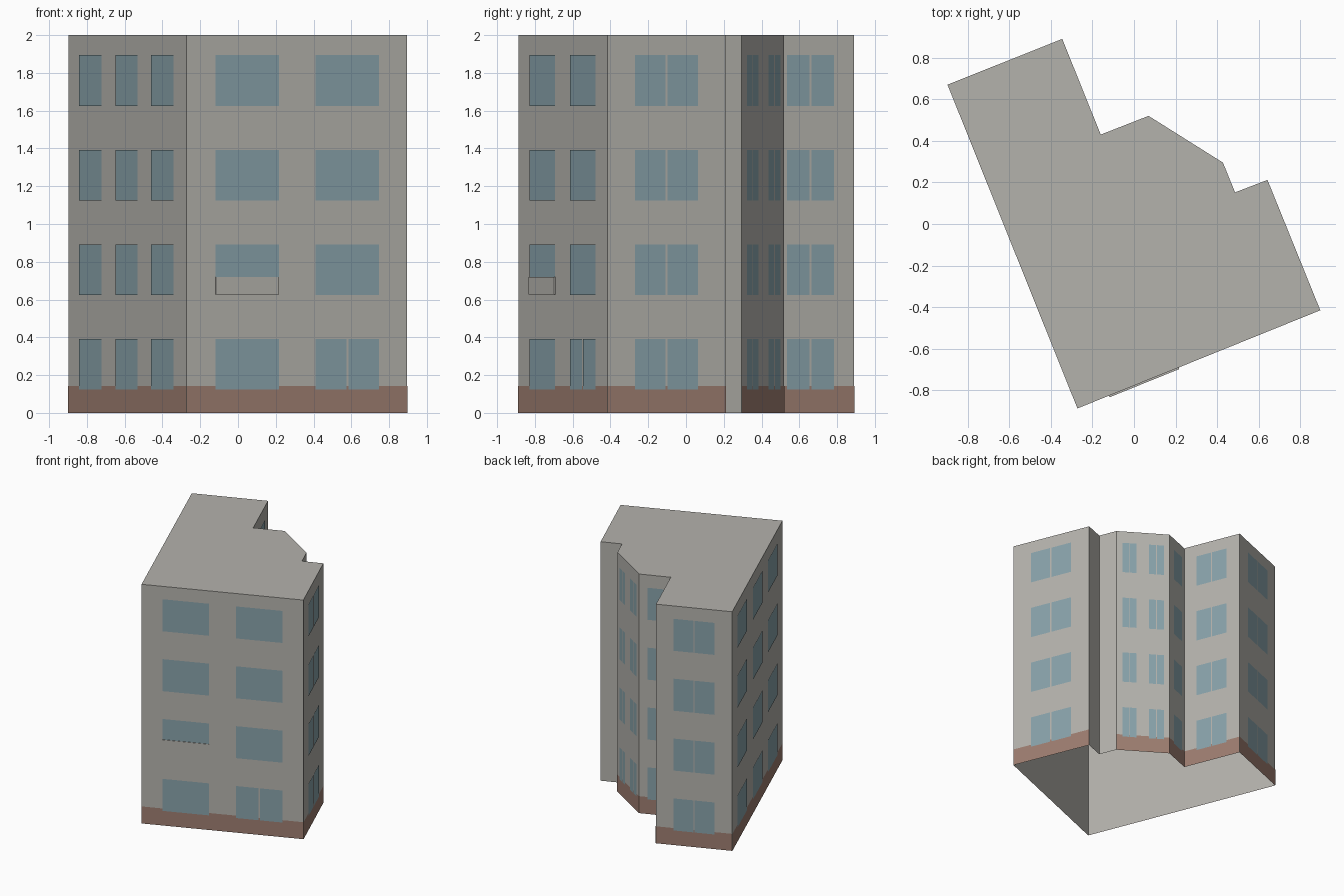
import bpy
from mathutils import Vector

cube = bpy.data.objects.get("Cube")
if cube:
    bpy.data.objects.remove(cube, do_unlink=True)


def make_material(name, rgb):
    mat = bpy.data.materials.new(name)
    mat.use_nodes = True
    mat.diffuse_color = (*rgb, 1)
    mat.node_tree.nodes["Principled BSDF"].inputs["Base Color"].default_value = (*rgb, 1)
    return mat


GREY = make_material("grey render", (0.456, 0.445, 0.413))
BROWN = make_material("brown plinth", (0.337, 0.205, 0.162))
GLASS = make_material("blue glass", (0.246, 0.361, 0.402))


def make_object(name, verts, faces, mat):
    mesh = bpy.data.meshes.new(name)
    mesh.from_pydata(verts, [], faces)
    mesh.materials.append(mat)
    obj = bpy.data.objects.new(name, mesh)
    bpy.context.collection.objects.link(obj)
    return obj


# Footprint, counter-clockwise, starting at the front corner
HEIGHT = 2.0
footprint = [Vector(p) for p in (
    (-0.272, -0.887), (0.896, -0.415), (0.642, 0.212), (0.486, 0.152),
    (0.428, 0.295), (0.07, 0.52), (-0.16, 0.43), (-0.345, 0.89), (-0.897, 0.67))]
count = len(footprint)

# Outer walls and roof, open underneath
verts = [(p.x, p.y, z) for z in (0, HEIGHT) for p in footprint]
sides = [(i, (i + 1) % count, (i + 1) % count + count, i + count) for i in range(count)]
make_object("walls", verts, sides, GREY)
make_object("roof", verts[count:], [tuple(range(count))], GREY)


def panel(wall, start, end, low, high, offset):
    """Corners of an upright rectangle lying just off a wall."""
    a, b = footprint[wall], footprint[(wall + 1) % count]
    along = b - a
    out = Vector((along.y, -along.x)).normalized() * offset
    p, q = a + along * start + out, a + along * end + out
    return [(p.x, p.y, low), (q.x, q.y, low), (q.x, q.y, high), (p.x, p.y, high)]


def make_panels(name, panels, mat):
    corners = [v for quad in panels for v in quad]
    faces = [tuple(range(i, i + 4)) for i in range(0, len(corners), 4)]
    return make_object(name, corners, faces, mat)


# Plinth band on every wall except the plain recess
FRONT, RIGHT, BAY, BAY_SIDE, WING_SIDE, WING_END, LEFT = 0, 1, 4, 5, 6, 7, 8
windowed = (FRONT, RIGHT, BAY, BAY_SIDE, WING_SIDE, WING_END, LEFT)
make_panels("plinth", [panel(w, 0, 1, 0, 0.142, 0.002) for w in windowed], BROWN)

# Window columns: wall, start and end along the wall, width of the centre gap
columns = [
    ("front_left_windows", FRONT, 0.584, 0.871, 0),
    ("front_right_windows", FRONT, 0.13, 0.417, 0),
    ("side_windows", RIGHT, 0.23, 0.76, 0.016),
    ("bay_inner_windows", BAY, 0.61, 0.895, 0.02),
    ("bay_outer_windows", BAY, 0.11, 0.38, 0.01),
    ("bay_side_windows", BAY_SIDE, 0.27, 0.8, 0),
    ("wing_side_windows", WING_SIDE, 0.225, 0.765, 0.02),
    ("wing_end_windows", WING_END, 0.23, 0.77, 0.016),
    ("left_back_windows", LEFT, 0.095, 0.285, 0),
    ("left_middle_windows", LEFT, 0.405, 0.59, 0),
    ("left_front_windows", LEFT, 0.706, 0.896, 0),
]
for name, wall, start, end, gap in columns:
    panes = []
    for floor in range(4):
        low = 0.123 + 0.501 * floor
        high = low + 0.268
        split = gap
        if name == "front_left_windows" and floor == 0:
            split = 0.01
        if name == "front_right_windows" and floor == 1:
            low = 0.72
        mid = (start + end) / 2
        spans = [(start, mid - split / 2), (mid + split / 2, end)] if split else [(start, end)]
        panes += [panel(wall, s, e, low, high, 0.004) for s, e in spans]
    make_panels(name, panes, GLASS)

# Shallow grey apron below the short front window
inner = panel(FRONT, 0.13, 0.417, 0.626, 0.72, 0)
outer = panel(FRONT, 0.13, 0.417, 0.626, 0.72, 0.008)
box_faces = [(4, 5, 6, 7)] + [(i, (i + 1) % 4, (i + 1) % 4 + 4, i + 4) for i in range(4)]
make_object("window_apron", inner + outer, box_faces, GREY)
